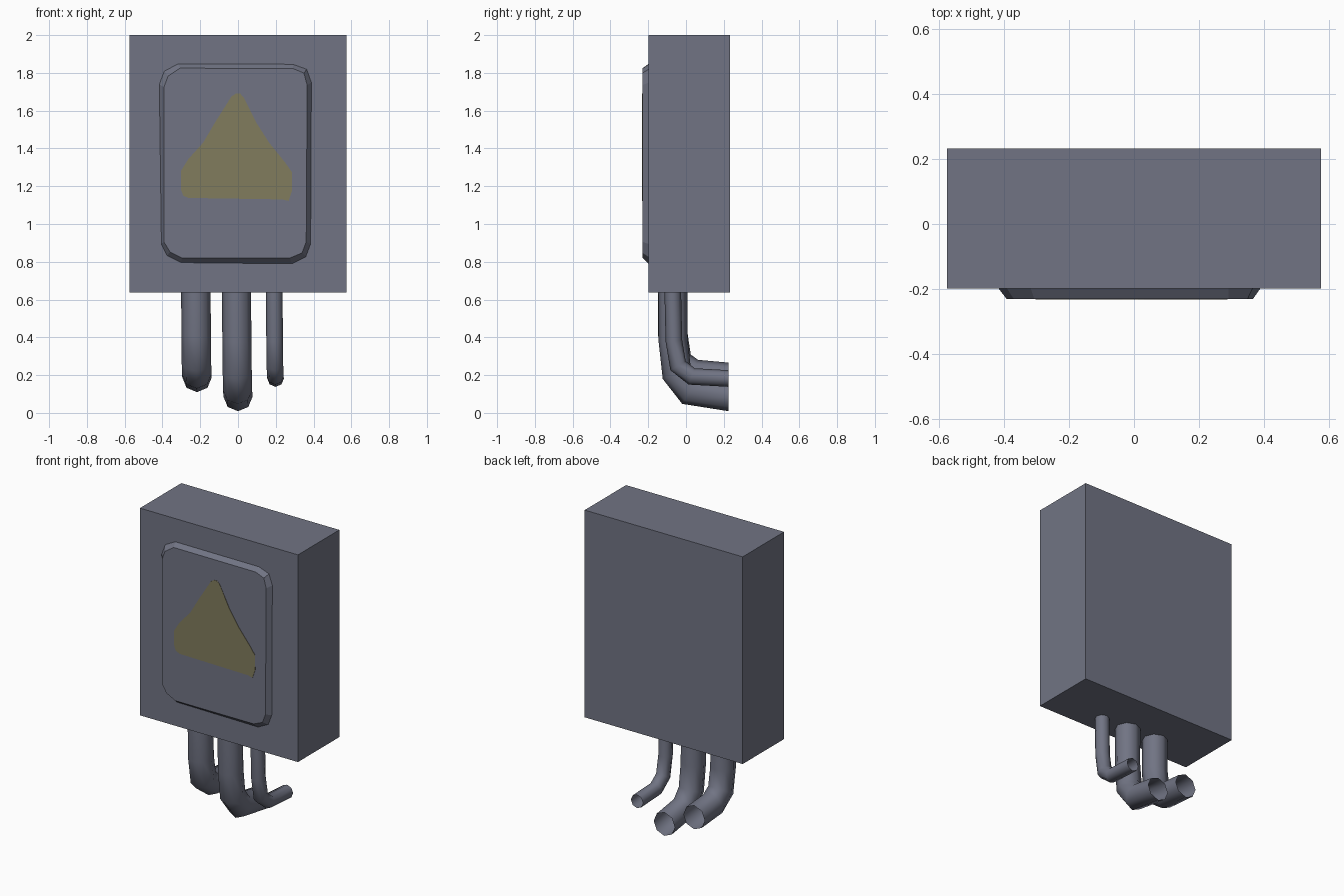
import bpy, bmesh, math
from mathutils import Vector

if "Cube" in bpy.data.objects:
    bpy.data.objects.remove(bpy.data.objects["Cube"])


def material(name, rgb):
    m = bpy.data.materials.new(name)
    m.diffuse_color = (*rgb, 1)
    m.use_nodes = True
    m.node_tree.nodes["Principled BSDF"].inputs["Base Color"].default_value = m.diffuse_color
    return m


GREY = material("blue_grey_metal", (0.165, 0.175, 0.23))
YELLOW = material("faded_yellow", (0.22, 0.20, 0.11))


def finish(name, bm, mat, smooth=False):
    bmesh.ops.recalc_face_normals(bm, faces=bm.faces)
    mesh = bpy.data.meshes.new(name)
    bm.to_mesh(mesh)
    bm.free()
    mesh.materials.append(mat)
    for p in mesh.polygons:
        p.use_smooth = smooth
    obj = bpy.data.objects.new(name, mesh)
    bpy.context.collection.objects.link(obj)
    return obj


def bridge(bm, rings, cyclic_pairs):
    for a, b in cyclic_pairs:
        n = len(rings[a])
        for i in range(n):
            j = (i + 1) % n
            bm.faces.new((rings[a][i], rings[a][j], rings[b][j], rings[b][i]))


def loft(name, rings, mat, smooth=False, caps=True):
    """Skin a list of vertex rings."""
    bm = bmesh.new()
    rv = [[bm.verts.new(p) for p in r] for r in rings]
    bridge(bm, rv, [(i, i + 1) for i in range(len(rv) - 1)])
    if caps:
        bm.faces.new(rv[0])
        bm.faces.new(rv[-1])
    return finish(name, bm, mat, smooth)


def rect(x0, x1, y0, y1, z):
    return [(x0, y0, z), (x1, y0, z), (x1, y1, z), (x0, y1, z)]


# Main cabinet box
loft("cabinet", [rect(-0.575, 0.575, -0.198, 0.232, z) for z in (0.637, 2.0)], GREY)

# Raised front panel with slightly uneven rounded corners and a bevelled rim
outer = [(-.418, 1.74), (-.392, 1.81), (-.318, 1.849), (.291, 1.847), (.365, 1.82), (.39, 1.75),
         (.386, .894), (.36, .825), (.286, .788), (-.302, .794), (-.376, .831), (-.407, .894)]
inner = [(-.392, 1.725), (-.37, 1.783), (-.307, 1.825), (.291, 1.823), (.349, 1.799), (.366, 1.735),
         (.361, .905), (.339, .847), (.275, .82), (-.296, .82), (-.36, .852), (-.392, .905)]
loft("front_panel", [[(x, y, z) for x, z in ring]
                     for y, ring in ((-0.196, outer), (-0.230, inner))], GREY)

# Worn painted warning triangle: thin plate on the panel
tri = [(-.035, 1.675), (-.012, 1.69), (.012, 1.69), (.03, 1.67), (.095, 1.54), (.165, 1.43),
       (.25, 1.325), (.285, 1.275), (.287, 1.18), (.268, 1.122), (.235, 1.13),
       (-.262, 1.138), (-.29, 1.15), (-.303, 1.185), (-.303, 1.28), (-.262, 1.345),
       (-.185, 1.43), (-.12, 1.54)]
loft("warning_triangle", [[(x, y, z) for x, z in tri] for y in (-0.229, -0.232)], YELLOW)


def pipe(name, x_top, x_end, radius, path, sides=8):
    """Octagonal open pipe bent in the y-z plane, x drifting slightly."""
    pts = [Vector(p) for p in path]
    rings = []
    for i, p in enumerate(pts):
        if i == 0:
            n, stretch = Vector((-1, 0)), 1
        elif i == len(pts) - 1:
            n, stretch = Vector((0, -1)), 1
        else:
            d0, d1 = (p - pts[i - 1]).normalized(), (pts[i + 1] - p).normalized()
            t = (d0 + d1).normalized()
            n, stretch = Vector((t.y, -t.x)), 1 / max(t.dot(d1), 0.5)
        x = x_top + (x_end - x_top) * i / (len(pts) - 1)
        ring = []
        for k in range(sides):
            a = 2 * math.pi * k / sides
            q = p + n * (radius * stretch * math.cos(a))
            ring.append((x + radius * math.sin(a), q.x, q.y))
        rings.append(ring)
    loft(name, rings, GREY, smooth=True, caps=False)


# Three cable pipes leaving the bottom and bending backwards
pipe("left_pipe", -.223, -.217, .078,
     [(-.071, .637), (-.069, .41), (-.047, .265), (.035, .205), (.226, .188)])
pipe("middle_pipe", -.008, 0, .077,
     [(-.070, .637), (-.068, .38), (-.049, .21), (.022, .119), (.226, .086)])
pipe("right_pipe", .192, .199, .044,
     [(-.070, .637), (-.064, .38), (-.042, .25), (.03, .193), (.226, .182)])
